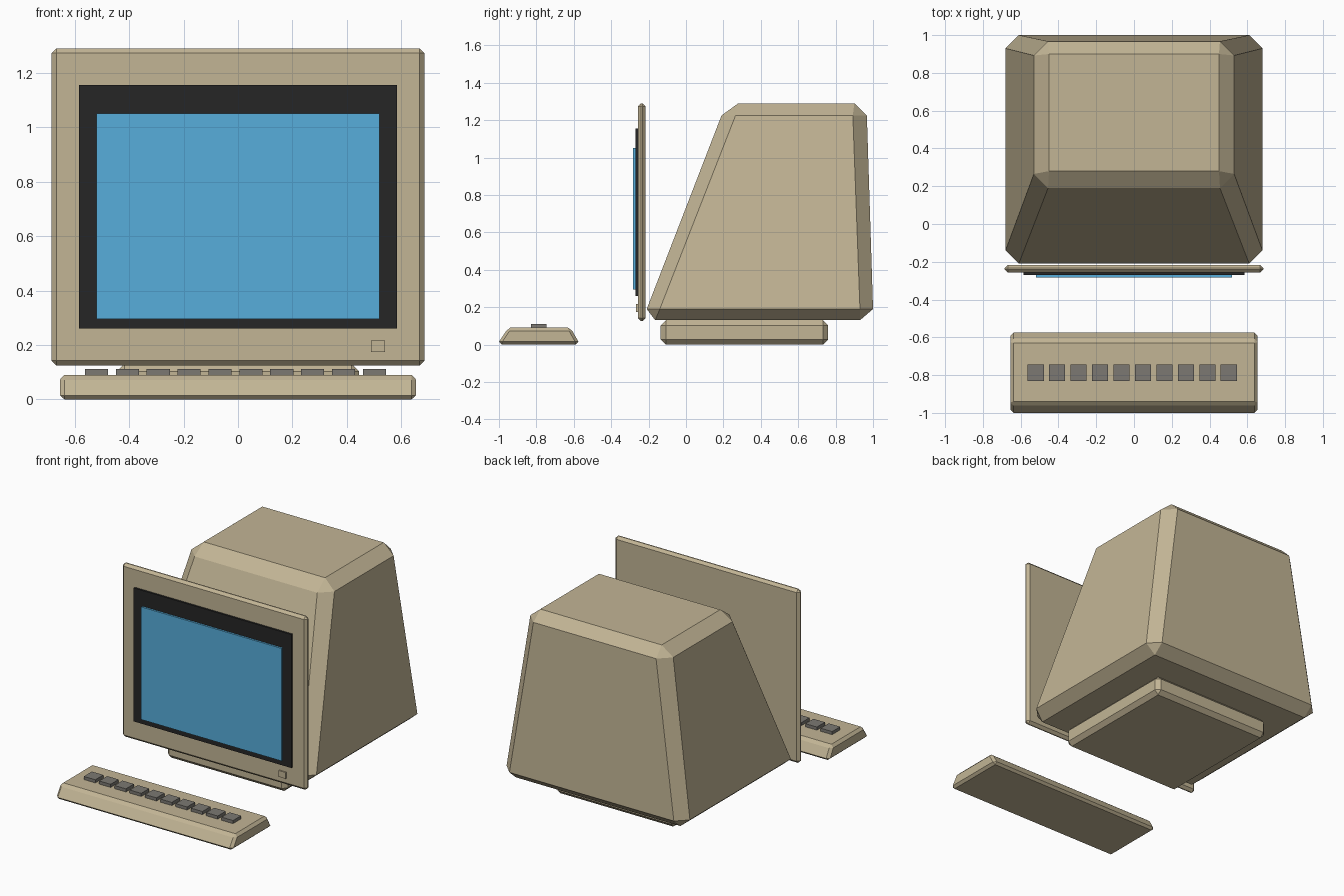
import bpy, bmesh

if "Cube" in bpy.data.objects:
    bpy.data.objects.remove(bpy.data.objects["Cube"])


def material(name, color):
    m = bpy.data.materials.new(name)
    m.diffuse_color = (*color, 1.0)
    m.use_nodes = True
    m.node_tree.nodes["Principled BSDF"].inputs["Base Color"].default_value = m.diffuse_color
    return m


BEIGE = material("beige plastic", (0.54, 0.46, 0.30))
BLACK = material("black surround", (0.019, 0.019, 0.019))
BLUE = material("blue screen", (0.095, 0.42, 0.71))
GREY = material("grey keys", (0.20, 0.19, 0.17))


def add_object(name, bm, mat):
    bmesh.ops.recalc_face_normals(bm, faces=bm.faces[:])
    me = bpy.data.meshes.new(name)
    bm.to_mesh(me)
    bm.free()
    me.materials.append(mat)
    ob = bpy.data.objects.new(name, me)
    bpy.context.collection.objects.link(ob)
    return ob


def box(name, mat, x, y, z, chamfer=0.0):
    """Box from (min, max) ranges, with optional one-segment chamfer."""
    bm = bmesh.new()
    bmesh.ops.create_cube(bm, size=1.0)
    for v in bm.verts:
        v.co = [r[0] if c < 0 else r[1] for c, r in zip(v.co, (x, y, z))]
    if chamfer:
        bmesh.ops.bevel(bm, geom=bm.edges[:], offset=chamfer, segments=1,
                        profile=0.5, affect='EDGES')
    return add_object(name, bm, mat)


def chamfered_taper(name, mat, rings):
    """Convex shell through rings (z, half width, front y, back y, corner cut)."""
    bm = bmesh.new()
    for z, x, y0, y1, cut in rings:
        for s in (-1, 1):
            points = [(x, y0 + cut), (x, y1 - cut)]
            if cut:
                points += [(x - cut, y0), (x - cut, y1)]
            for px, py in points:
                bm.verts.new((s * px, py, z))
    bmesh.ops.convex_hull(bm, input=bm.verts[:])
    bmesh.ops.dissolve_limit(bm, angle_limit=0.03, verts=bm.verts[:],
                             edges=bm.edges[:])
    return add_object(name, bm, mat)


# Tapered monitor housing
chamfered_taper("monitor_housing", BEIGE, [
    (0.13, 0.61, -0.165, 0.93, 0),
    (0.19, 0.68, -0.21, 1.0, 0.07),
    (1.225, 0.53, 0.19, 0.967, 0.075),
    (1.29, 0.45, 0.28, 0.90, 0)])

# Stand under the housing
box("stand", BEIGE, (-0.445, 0.445), (-0.135, 0.76), (0, 0.13), 0.027)

# Front panel, dark surround, screen and power button
box("front_panel", BEIGE, (-0.685, 0.685), (-0.257, -0.216), (0.125, 1.29), 0.017)
box("screen_surround", BLACK, (-0.585, 0.585), (-0.27, -0.25), (0.26, 1.155))
box("screen", BLUE, (-0.52, 0.52), (-0.283, -0.265), (0.295, 1.05))
box("power_button", BEIGE, (0.488, 0.54), (-0.266, -0.25), (0.174, 0.216))

# Wedge keyboard
chamfered_taper("keyboard_base", BEIGE, [
    (0.0, 0.638, -0.985, -0.59, 0),
    (0.015, 0.655, -1.0, -0.575, 0.018),
    (0.072, 0.655, -0.962, -0.607, 0.018),
    (0.09, 0.638, -0.94, -0.63, 0)])

# Row of keys
for i in range(10):
    cx = -0.52 + i * 0.1135
    box(f"key_{i + 1}", GREY, (cx - 0.0425, cx + 0.0425),
        (-0.83, -0.745), (0.085, 0.111))
